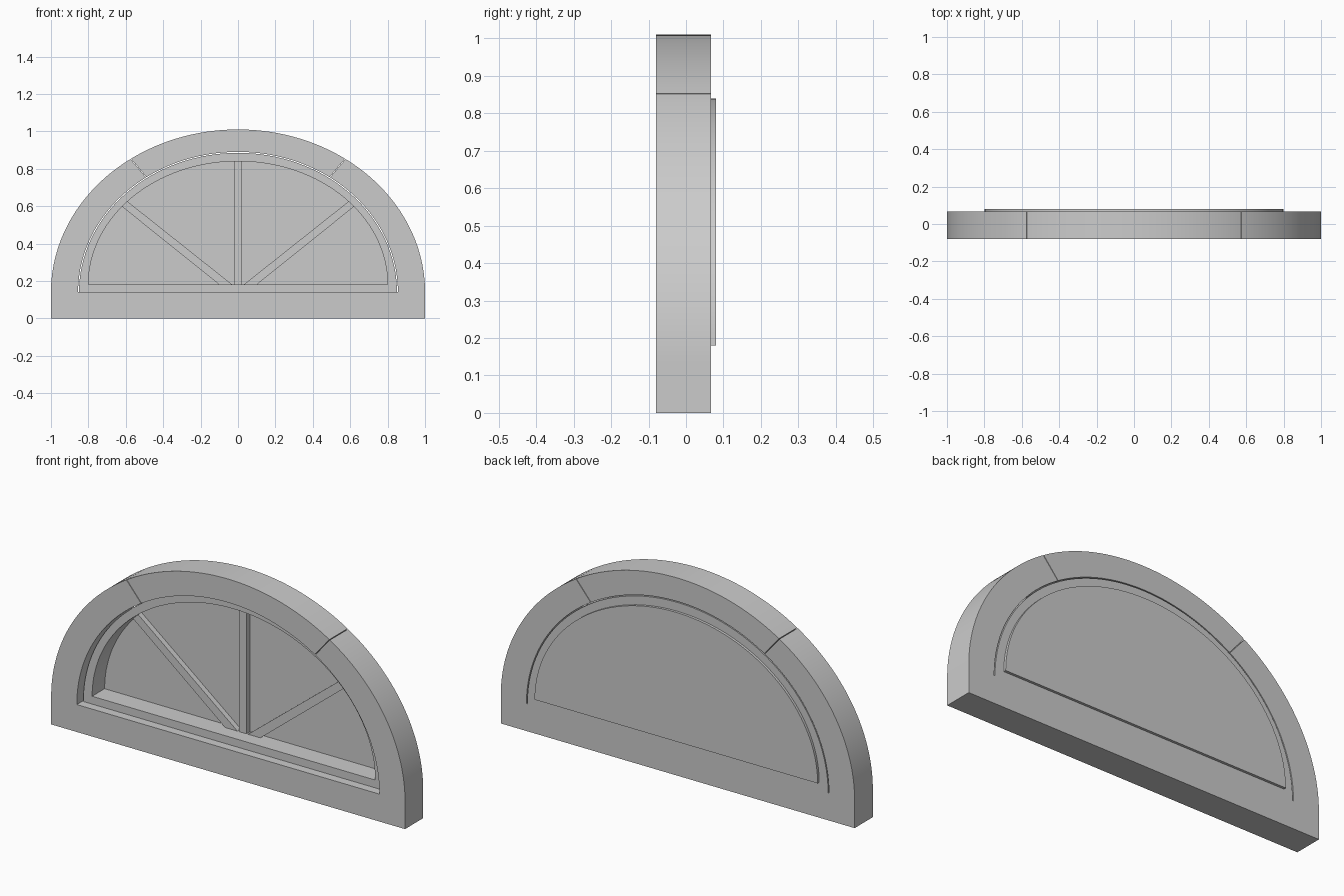
import bpy
import bmesh
from math import sin, cos, radians

if "Cube" in bpy.data.objects:
    bpy.data.objects.remove(bpy.data.objects["Cube"], do_unlink=True)

# One plain colour for the whole window
grey = bpy.data.materials.new("light_grey")
grey.use_nodes = True
colour = (0.6, 0.6, 0.6, 1)
grey.diffuse_color = colour
grey.node_tree.nodes["Principled BSDF"].inputs["Base Color"].default_value = colour

FRONT, BACK = -0.08, 0.067
SILL_TOP, RAIL_TOP = 0.14, 0.18


def finish(name, bm):
    bmesh.ops.recalc_face_normals(bm, faces=bm.faces)
    mesh = bpy.data.meshes.new(name)
    bm.to_mesh(mesh)
    bm.free()
    mesh.materials.append(grey)
    mesh.shade_smooth()
    mesh.set_sharp_from_angle(angle=radians(30))
    obj = bpy.data.objects.new(name, mesh)
    bpy.context.collection.objects.link(obj)
    return obj


def arc(rx, rz, base, start=0, end=180, steps=64):
    """Points of an elliptical arc in the x-z plane."""
    angles = [radians(start + (end - start) * i / steps) for i in range(steps + 1)]
    return [(rx * cos(a), base + rz * sin(a)) for a in angles]


def slab(name, outline, y0, y1):
    """Extrude a flat outline in depth."""
    bm = bmesh.new()
    face = bm.faces.new([bm.verts.new((x, y0, z)) for x, z in outline])
    out = bmesh.ops.extrude_face_region(bm, geom=[face])
    verts = [v for v in out["geom"] if isinstance(v, bmesh.types.BMVert)]
    bmesh.ops.translate(bm, verts=verts, vec=(0, y1 - y0, 0))
    return finish(name, bm)


def band(name, outer, inner, y0, y1):
    """Sweep a rectangular section between two matching arcs."""
    bm = bmesh.new()
    rings = [[bm.verts.new((x, y, z)) for (x, z), y in
              ((o, y0), (o, y1), (i, y1), (i, y0))]
             for o, i in zip(outer, inner)]
    for a, b in zip(rings, rings[1:]):
        for k in range(4):
            n = (k + 1) % 4
            bm.faces.new((a[k], a[n], b[n], b[k]))
    bm.faces.new(rings[0])
    bm.faces.new(rings[-1])
    return finish(name, bm)


# Sill
slab("sill", [(-1, 0), (1, 0), (1, SILL_TOP), (-1, SILL_TOP)], FRONT, BACK)

# Arched casing in three pieces with hairline joints
for name, start, end in (("casing_left", 0, 54.9),
                         ("casing_top", 55.1, 124.9),
                         ("casing_right", 125.1, 180)):
    band(name, arc(1, 0.87, SILL_TOP, start, end),
         arc(0.855, 0.75, SILL_TOP, start, end), FRONT, BACK)

# Recessed sash: arched frame and mitred bottom rail
SASH_FRONT = -0.035
band("sash_arch", arc(0.85, 0.745, SILL_TOP), arc(0.8, 0.66, RAIL_TOP),
     SASH_FRONT, BACK)
slab("sash_rail", [(-0.85, SILL_TOP), (0.85, SILL_TOP),
                   (0.8, RAIL_TOP), (-0.8, RAIL_TOP)], SASH_FRONT, BACK)

# Glass pane, slightly proud of the back
slab("glass_pane", arc(0.8, 0.66, RAIL_TOP), 0.066, 0.08)

# Glazing bars: one upright and two mirrored diagonals
BAR_FRONT, BAR_BACK = 0.038, 0.066
slab("bar_centre", [(-0.022, RAIL_TOP), (0.022, RAIL_TOP),
                    (0.022, 0.86), (-0.022, 0.86)], BAR_FRONT, BAR_BACK)
for name, side in (("bar_left", 1), ("bar_right", -1)):
    outline = [(0.03, RAIL_TOP), (0.1, RAIL_TOP), (0.632, 0.607), (0.602, 0.634)]
    slab(name, [(side * x, z) for x, z in outline], BAR_FRONT, BAR_BACK)
